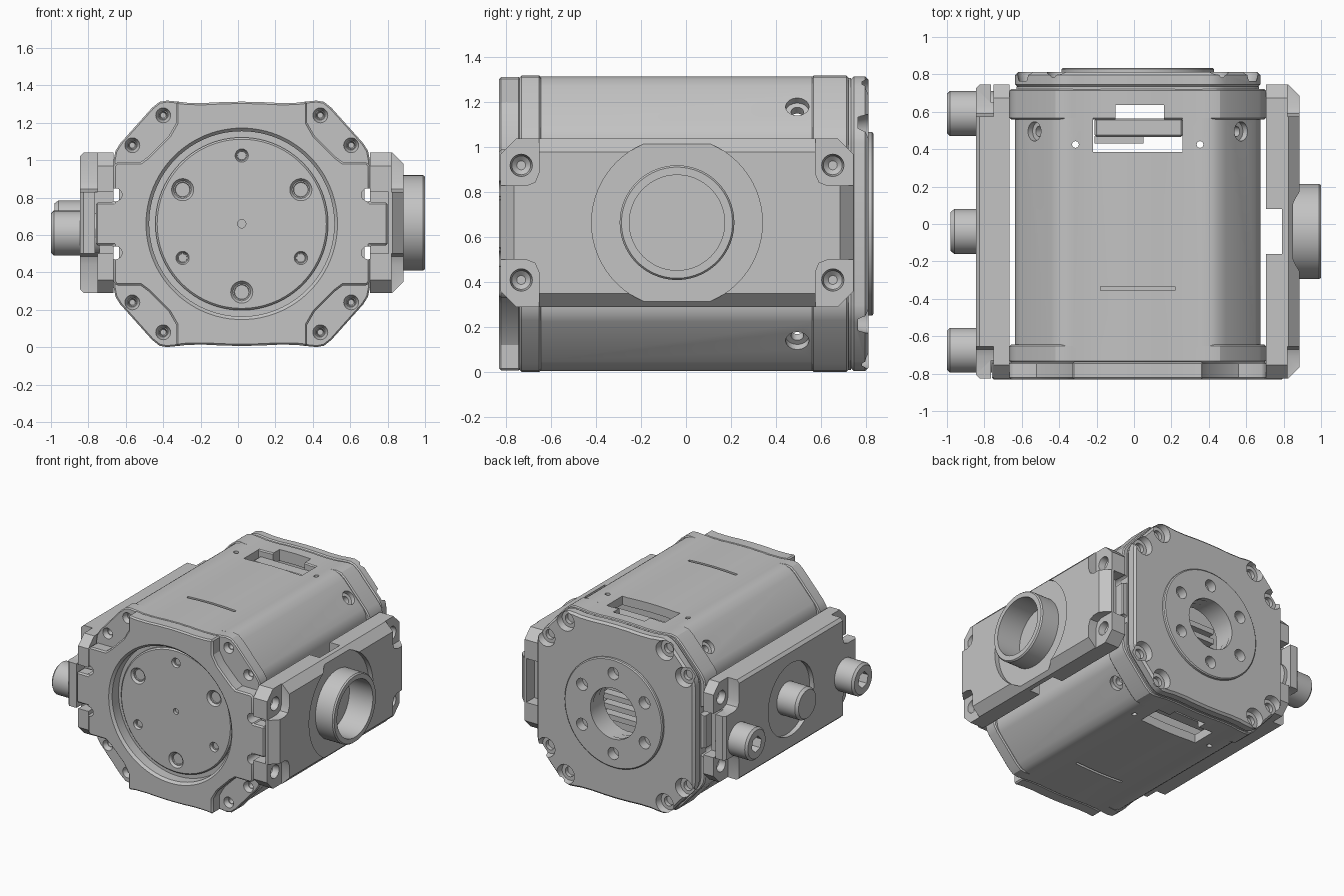
import bpy, bmesh, math
from mathutils import Vector

if "Cube" in bpy.data.objects:
    bpy.data.objects.remove(bpy.data.objects["Cube"])

CX, CZ, MY = 0.02, 0.66, -0.04          # body axis and side plate centre
GREY = (0.55, 0.55, 0.55, 1)
metal = bpy.data.materials.new("grey_metal")
metal.use_nodes = True
metal.diffuse_color = GREY
metal.node_tree.nodes["Principled BSDF"].inputs["Base Color"].default_value = GREY


def finish(name, bm, bevel=0):
    bmesh.ops.recalc_face_normals(bm, faces=bm.faces)
    if bevel:
        sharp = [e for e in bm.edges if e.calc_face_angle(0) > 0.9]
        bmesh.ops.bevel(bm, geom=sharp, offset=bevel, segments=1, affect='EDGES')
    mesh = bpy.data.meshes.new(name)
    bm.to_mesh(mesh)
    bm.free()
    mesh.materials.append(metal)
    obj = bpy.data.objects.new(name, mesh)
    bpy.context.collection.objects.link(obj)
    return obj


def loft(name, rings, bevel=0):
    """Closed solid through rings of 3D points with equal counts."""
    bm = bmesh.new()
    loops = [[bm.verts.new(p) for p in ring] for ring in rings]
    n = len(loops[0])
    for a, b in zip(loops, loops[1:]):
        for i in range(n):
            bm.faces.new((a[i], a[(i + 1) % n], b[(i + 1) % n], b[i]))
    bm.faces.new(loops[0][::-1])
    bm.faces.new(loops[-1])
    return finish(name, bm, bevel)


def turned(name, start, direction, steps, segments=48):
    """Round solid along a direction; steps are (distance, radius)."""
    d = Vector(direction).normalized()
    u = d.orthogonal().normalized()
    v = d.cross(u)
    turn = [2 * math.pi * i / segments for i in range(segments)]
    return loft(name, [[Vector(start) + d * t + (u * math.cos(a) + v * math.sin(a)) * r
                        for a in turn] for t, r in steps])


def box(name, x, y, z, bevel=0):
    return loft(name, [[(x[i], y[j], h) for i, j in ((0, 0), (1, 0), (1, 1), (0, 1))] for h in z], bevel)


def quad(quarter):
    """Mirror a quarter outline (top middle to right middle) into a full one."""
    right = quarter + [(x, -z) for x, z in reversed(quarter) if z > 0]
    return right + [(-x, z) for x, z in reversed(right) if x > 0]


def along_y(name, outline, y0, y1, bevel=0, grow=0.0):
    s = 1 + grow
    return loft(name, [[(CX + x * s, y, CZ + z * s) for x, z in outline] for y in (y0, y1)], bevel)


def cut(obj, *tools):
    for tool in tools:
        mod = obj.modifiers.new("cut", 'BOOLEAN')
        mod.operation, mod.solver, mod.object = 'DIFFERENCE', 'EXACT', tool
        bpy.context.view_layer.objects.active = obj
        bpy.ops.object.modifier_apply(modifier=mod.name)
        bpy.data.objects.remove(tool)


def hole_y(x, z, y, depth, r, r_in=None):
    return turned("cutter", (CX + x, y, CZ + z), (0, 1, 0), [(0, r), (depth, r_in or r)], 24)


SIGNS = [(a, b) for a in (1, -1) for b in (1, -1)]
WAVE = [(0, .653), (.10, .651), (.20, .646), (.29, .647)]
SHELL = quad(WAVE + [(.35, .654), (.40, .659), (.44, .652), (.48, .62),
                     (.65, .43), (.675, .39), (.685, .34), (.685, 0)])
BODY = quad(WAVE + [(.34, .653), (.39, .656), (.43, .643), (.47, .612), (.628, .436),
                    (.648, .40), (.655, .36), (.655, 0)])
CROSS = quad(WAVE + [(.35, .654), (.35, .54), (.39, .47), (.50, .36), (.54, .33),
                     (.67, .33), (.685, .31), (.685, .115), (.78, .115), (.78, 0)])
BOLTS = [(a * x, b * z) for a, b in SIGNS for x, z in ((.42, .58), (.585, .42))]


def side_notches(y, depth):
    return [hole_y(a * .675, b * .155, y, depth, .035) for a, b in SIGNS]


# Hollow main body with windows, slots and screw holes
body = along_y("body_shell", BODY, -.66, .568)
cut(body, along_y("cutter", BODY, .30, .60, grow=-.1),
    box("cutter", (-.22, .26), (.385, .60), (-.2, 1.6)),
    *[box("cutter", (-.18, .22), (-.355, -.335), z) for z in ((1.27, 1.5), (-.2, .04))],
    *[turned("cutter", (CX + a * .333, .425, -.2), (0, 0, 1), [(0, .018), (1.8, .018)], 16) for a in (1, -1)])
for a, b in SIGNS:
    n = Vector((a * .74, 0, b * .67))
    p = Vector((CX + a * .557, .495, CZ + b * .525)) + n * .1
    cut(body, turned("cutter", p, -n, [(0, .052), (.14, .052), (.141, .028), (.25, .028)], 24))

# Internal slats seen through the rear bore, and connectors behind the windows
for i in range(9):
    z = CZ + (i - 4) * .075
    box("inner_slat", (-.40, .44), (.29, .365), (z - .02, z + .02))
for s in (1, -1):
    box("connector", (-.21, .26), (.465, .565), sorted((CZ + s * .50, CZ + s * .60)), .01)
    box("connector_pin", (-.21, .05), (.43, .47), sorted((CZ + s * .5, CZ + s * .55)))

# Front cap: flange with corner pads behind a raised cross-shaped face
flange = along_y("front_flange", SHELL, -.74, -.645, .008)
face = along_y("front_face", CROSS, -.832, -.735, .01)
for x, z in BOLTS:
    cut(flange, hole_y(x, z, -.745, .04, .042, .026), hole_y(x, z, -.73, .06, .026, .015))
cut(flange, *side_notches(-.9, .3))
cut(face, *side_notches(-.9, .3), turned("cutter", (CX, -.835, CZ), (0, 1, 0),
                                         [(0, .515), (.02, .495), (.2, .495)], 96))
disc = turned("front_disc", (CX, -.765, CZ), (0, 1, 0), [(0, .452), (.01, .462), (.06, .462)], 96)
for i in range(6):
    a = math.radians(90 + 60 * i)
    x, z, r = .365 * math.cos(a), .365 * math.sin(a), .06 if i % 2 else .036
    cut(disc, hole_y(x, z, -.766, .018, r, r * .78), hole_y(x, z, -.76, .045, r * .74, r * .5))
cut(disc, hole_y(0, 0, -.78, .04, .022))

# Rear cap: hollow collar, gasket, bored end plate and flanged ring
collar = along_y("rear_collar", SHELL, .56, .722, .008)
cut(collar, along_y("cutter", SHELL, .5, .8, grow=-.13), *side_notches(.5, .4),
    box("cutter", (-.10, .16), (.5, .635), (-.2, 1.6)))
gasket = along_y("rear_gasket", BODY, .66, .735, grow=-.01)
cut(gasket, hole_y(0, 0, .6, .2, .2))
end = along_y("rear_plate", BODY, .732, .812, .015)
cut(end, turned("cutter", (CX, .7, CZ), (0, 1, 0), [(0, .195), (.2, .195)]))
for x, z in BOLTS:
    cut(end, hole_y(x * .98, z * .99, .765, .1, .062, .085), hole_y(x * .98, z * .99, .735, .1, .036))
ring = turned("rear_ring", (CX, .80, CZ), (0, 1, 0), [(0, .408), (.028, .408), (.035, .40)], 96)
cut(ring, turned("cutter", (CX, .7, CZ), (0, 1, 0), [(0, .19), (.2, .19)], 64))
for i in range(6):
    a = math.radians(30 + 60 * i)
    h = (.3 * math.cos(a), .3 * math.sin(a))
    cut(ring, hole_y(*h, .78, .1, .045))
    cut(end, hole_y(*h, .765, .1, .045))


def side_outline(inset):
    w, h, c = .785 - inset, .375 - inset, .07
    return [(a * y, b * z) for a, b, order in ((1, 1, 1), (1, -1, -1), (-1, -1, 1), (-1, 1, -1))
            for y, z in ((w - c, h), (w, h - c))[::order]]


def side_ring(s, x, inset):
    return [(CX + s * x, MY + y, .665 + z) for y, z in side_outline(inset)]


# Side plates with recessed corner pads: sign, edge chamfer, pad depth, recess radius
for s, label, edge, pad_x, recess in ((1, "left", .06, .80, .38), (-1, "right", .02, .77, .27)):
    plate = loft(label + "_side_plate", [side_ring(s, .686, 0), side_ring(s, .865 - edge, 0),
                                         side_ring(s, .865, edge)])
    for a, b in SIGNS:
        pad = [(.9, .5), (.9, .165), (.67, .165), (.632, .18), (.615, .22), (.615, .5)]
        cut(plate, loft("cutter", [[(CX + s * x, MY + a * y, .665 + b * z) for y, z in pad]
                                   for x in (pad_x, .95)]))
        c = (CX + s * (pad_x + .002), MY + a * .693, .665 + b * .255)
        cut(plate, turned("cutter", c, (-s, 0, 0), [(0, .05), (.05, .042), (.07, .02)], 24))
    # clearance for the caps' tabs at both ends
    for a in (1, -1):
        ends = sorted((MY + a * .69, MY + a * .9))
        cut(plate, box("cutter", sorted((CX + s * .6, CX + s * .785)), ends, (.50, .83)))
    cut(plate, turned("cutter", (CX + s * .83, MY, .665), (s, 0, 0), [(0, recess), (.2, recess)], 64))
    if s > 0:
        cut(plate, box("cutter", (.6, .79), (-.16, .08), (.2, 1.2)),
            turned("cutter", (.805, MY, .665), (1, 0, 0), [(0, .212), (.2, .212)], 96))

# Open round boss on one side
boss = turned("round_boss", (.82, MY, .665), (1, 0, 0), [(0, .255), (.17, .255), (.18, .247)], 96)
cut(boss, turned("cutter", (.8, MY, .665), (1, 0, 0), [(0, .212), (.3, .212)], 96))

# Centre stub and two socketed knobs on the other side
turned("centre_stub", (-.80, MY, .665), (-1, 0, 0), [(0, .12), (.16, .12), (.18, .105)])
for y in (.59, -.675):
    knob = turned("knob", (-.74, y, .61), (-1, 0, 0), [(0, .12), (.245, .12), (.26, .105)])
    cut(knob, turned("cutter", (-1.02, y, .61), (1, 0, 0), [(0, .06), (.12, .06)], 6))

# Smooth shading that keeps edges crisp
bpy.ops.object.select_all(action='DESELECT')
for obj in bpy.context.scene.objects:
    if obj.type == 'MESH':
        obj.select_set(True)
        bpy.context.view_layer.objects.active = obj
bpy.ops.object.shade_smooth_by_angle(angle=math.radians(28))
